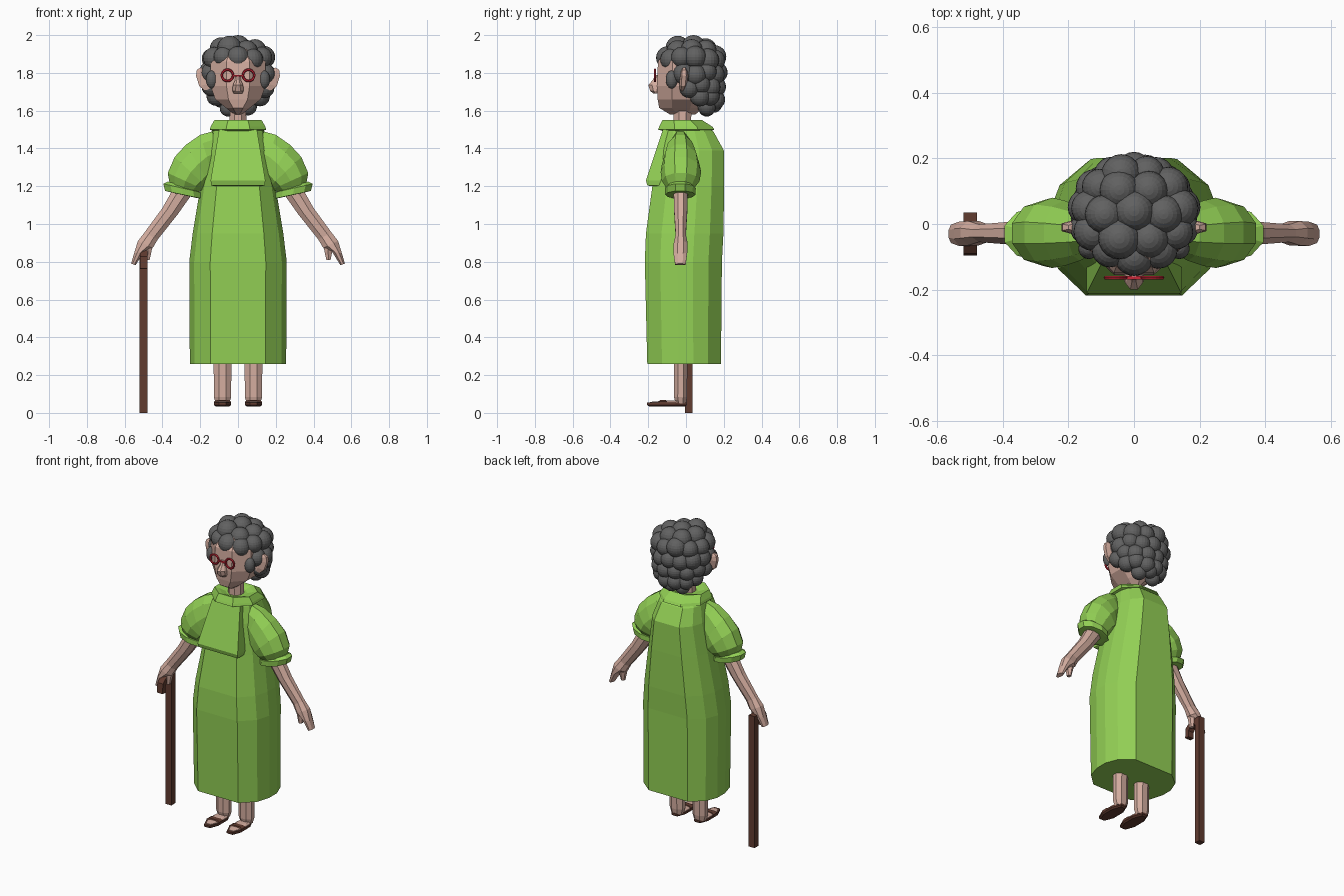
import bpy, bmesh, math, random
from mathutils import Vector, Matrix

random.seed(4)


def material(name, rgb):
    m = bpy.data.materials.new(name)
    m.diffuse_color = (*rgb, 1)
    return m


GREEN = material("dress_green", (0.29, 0.63, 0.09))
SKIN = material("skin", (0.66, 0.42, 0.35))
BROWN = material("brown", (0.12, 0.045, 0.03))
RED = material("frame_red", (0.6, 0.02, 0.04))
HAIR = material("hair_grey", (0.12, 0.12, 0.12))


def finish(name, bm, mat):
    bmesh.ops.recalc_face_normals(bm, faces=bm.faces[:])
    me = bpy.data.meshes.new(name)
    bm.to_mesh(me)
    bm.free()
    me.materials.append(mat)
    ob = bpy.data.objects.new(name, me)
    bpy.context.collection.objects.link(ob)
    return ob


def loft(name, rings, mat):
    """Skin a list of equally sized point rings and cap both ends."""
    bm = bmesh.new()
    vs = [[bm.verts.new(p) for p in r] for r in rings]
    n = len(vs[0])
    for a, b in zip(vs, vs[1:]):
        for i in range(n):
            j = (i + 1) % n
            bm.faces.new((a[i], a[j], b[j], b[i]))
    bm.faces.new(vs[0][::-1])
    bm.faces.new(vs[-1])
    return finish(name, bm, mat)


# right half of each horizontal outline, front to back
BODY = [(.57, -1), (.9, -.6), (1, -.15), (1, .25), (.88, .65), (.55, 1)]
OCT = [(.42, -1), (1, -.42), (1, .42), (.42, 1)]
BOX = [(1, -1), (1, 1)]


def level(shape, z, hw, yf, yb, x=0):
    full = shape + [(-u, v) for u, v in reversed(shape)]
    return [(x + u * hw, yf + (v + 1) / 2 * (yb - yf), z) for u, v in full]


def stack(name, shape, rows, mat, x=0):
    return loft(name, [level(shape, *r, x=x) for r in rows], mat)


def limb(name, rows, mat, side, n=8):
    """Rows: outer x, z, inner x, z, half depth, centre y."""
    rings = []
    for xo, zo, xi, zi, ry, yc in rows:
        ring = []
        for k in range(n):
            a = 2 * math.pi * (k + .5) / n
            c, s = math.cos(a), math.sin(a)
            c, s = c / math.cos(math.pi / n), s / math.cos(math.pi / n)
            t = (1 + c) / 2
            ring.append((side * (xi + (xo - xi) * t), yc + ry * s, zi + (zo - zi) * t))
        rings.append(ring)
    return loft(name, rings, mat)


# dress, bust fold and collar
stack("dress", BODY, [
    (.26, .255, -.205, .185), (.8, .258, -.218, .19), (.95, .24, -.212, .198),
    (1.2, .198, -.178, .202), (1.39, .165, -.15, .2), (1.49, .14, -.12, .145),
    (1.53, .11, -.1, .09)], GREEN)
stack("bust_fold", BOX, [
    (1.2, .13, -.185, -.1), (1.205, .142, -.205, -.1),
    (1.23, .145, -.212, -.1), (1.5, .1, -.122, -.05)], GREEN)
stack("collar", OCT, [
    (1.49, .12, -.115, .12), (1.5, .15, -.148, .15), (1.515, .145, -.142, .14),
    (1.55, .125, -.125, .085), (1.545, .1, -.105, .065), (1.525, .05, -.06, .03)], GREEN)

# neck, head and nose
stack("neck", OCT, [(1.48, .046, -.065, .025), (1.64, .042, -.065, .03)], SKIN)
stack("head", OCT, [
    (1.58, .02, -.085, .05), (1.615, .065, -.142, .09), (1.66, .12, -.15, .11),
    (1.73, .146, -.155, .12), (1.86, .145, -.148, .12), (1.93, .1, -.1, .1)], SKIN)
stack("nose", OCT, [
    (1.69, .022, -.172, -.13), (1.705, .03, -.19, -.13), (1.735, .027, -.2, -.13),
    (1.76, .016, -.178, -.13), (1.79, .012, -.16, -.13)], SKIN)


# curly hair: rows of balls round the skull, angles measured from the back
def curls():
    bm = bmesh.new()

    def ball(p, r, scale=(1, 1, 1)):
        mat = Matrix.Translation(p) @ Matrix.Diagonal((*scale, 1))
        bmesh.ops.create_uvsphere(bm, u_segments=20, v_segments=12, radius=r, matrix=mat)

    ball((0, .05, 1.8), 1, (.135, .125, .15))
    ball((0, .04, 1.937), .063)
    rows = [(1.922, .09, .085, .03, 6, 180, .062), (1.875, .138, .128, .03, 11, 180, .058),
            (1.80, .148, .135, .03, 9, 108, .056), (1.73, .142, .125, .035, 8, 98, .054),
            (1.67, .118, .105, .055, 6, 80, .05), (1.625, .06, .07, .075, 3, 60, .046)]
    for z, rx, ry, yc, n, span, r in rows:
        for i in range(n):
            if span == 180:
                a = 2 * math.pi * (i + .5) / n
            else:
                a = math.radians(span * (2 * i / (n - 1) - 1))
            dz = random.uniform(-.012, .012)
            ball((rx * math.sin(a), yc + ry * math.cos(a), z + dz),
                 r * random.uniform(.93, 1.06))
    # small sideburn curls
    for s in (-1, 1):
        ball((s * .138, -.075, 1.765), .032, (1, 1, 1.5))
    finish("curly_hair", bm, HAIR)


curls()

# eyeglasses
for s, side in ((-1, "right"), (1, "left")):
    bpy.ops.mesh.primitive_torus_add(
        major_radius=.03, minor_radius=.0065, major_segments=20, minor_segments=6,
        location=(s * .056, -.164, 1.787), rotation=(math.pi / 2, 0, 0))
    rim = bpy.context.object
    rim.name = side + "_glasses_rim"
    rim.data.materials.append(RED)
stack("glasses_bridge", BOX, [(1.781, .03, -.17, -.158), (1.789, .03, -.17, -.158)], RED)

for s, side in ((-1, "right"), (1, "left")):
    # ear
    limb(side + "_ear", [
        (.175, 1.705, .13, 1.725, .012, -.02), (.205, 1.73, .13, 1.75, .018, -.015),
        (.222, 1.785, .14, 1.785, .02, -.01), (.218, 1.815, .15, 1.8, .017, -.01),
        (.2, 1.828, .16, 1.815, .01, -.01)], SKIN, s, 6)
    # puffed sleeve with cuff
    limb(side + "_sleeve", [
        (.135, 1.49, .1, 1.27, .055, -.03), (.2, 1.472, .13, 1.24, .078, -.03),
        (.275, 1.42, .15, 1.21, .095, -.028), (.335, 1.355, .165, 1.195, .102, -.027),
        (.372, 1.27, .185, 1.185, .095, -.028), (.362, 1.215, .215, 1.165, .07, -.03)],
         GREEN, s, 10)
    limb(side + "_cuff", [
        (.372, 1.225, .225, 1.18, .062, -.03), (.395, 1.213, .2, 1.168, .078, -.03),
        (.386, 1.175, .195, 1.135, .076, -.03), (.365, 1.17, .22, 1.138, .06, -.03)],
         GREEN, s, 10)
    # forearm running into the palm and fingers
    limb(side + "_arm", [
        (.335, 1.2, .235, 1.17, .038, -.028), (.4, 1.085, .32, 1.05, .035, -.028),
        (.495, .955, .425, .918, .027, -.028), (.53, .91, .45, .875, .037, -.028),
        (.55, .845, .497, .855, .037, -.03), (.566, .79, .542, .782, .028, -.03)],
         SKIN, s)
    limb(side + "_thumb", [
        (.505, .89, .44, .905, .022, -.03), (.498, .85, .456, .865, .02, -.032),
        (.49, .81, .468, .808, .014, -.034)], SKIN, s, 6)
    # leg, bare foot and sandal
    x = s * .082
    stack(side + "_leg", OCT, [
        (.05, .036, -.055, 0), (.085, .046, -.064, .006), (.4, .047, -.064, .008)], SKIN, x)
    stack(side + "_foot", OCT, [
        (.045, .04, -.19, 0), (.058, .04, -.19, 0), (.066, .03, -.1, 0)], SKIN, x)
    stack(side + "_sandal_sole", OCT, [
        (.034, .036, -.195, -.005), (.042, .046, -.207, .005), (.054, .046, -.207, .005)],
          BROWN, x)
    stack(side + "_sandal_strap", BOX, [
        (.045, .046, -.145, -.1), (.06, .045, -.143, -.102), (.068, .03, -.138, -.108)],
          BROWN, x)

# walking stick with a drooping handle
stack("stick_shaft", BOX, [(0, .021, -.005, .035), (.86, .021, -.005, .035)], BROWN, -.5)
path = [(.03, .84, .02), (-.05, .84, .02), (-.078, .815, .018), (-.08, .762, .016)]
tilt = [0, 0, 45, 85]
rings = []
for (y, z, r), t in zip(path, tilt):
    c, q = math.cos(math.radians(t)), math.sin(math.radians(t))
    rings.append([(-.5 + u * .02, y - v * r * q, z + v * r * c)
                  for u, v in ((-1, -1), (1, -1), (1, 1), (-1, 1))])
loft("stick_handle", rings, BROWN)
